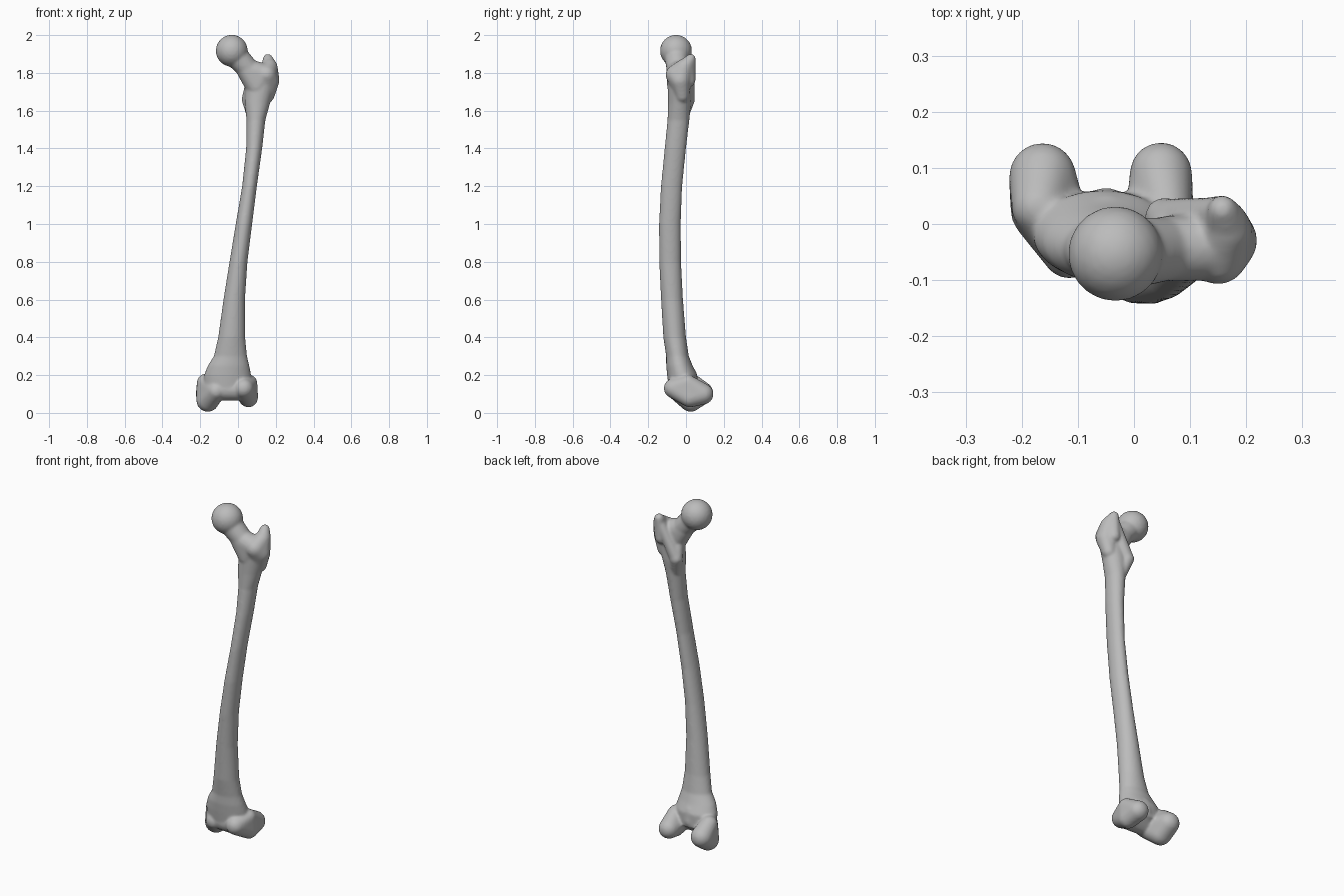
import bpy, bmesh, math
from mathutils import Vector

cube = bpy.data.objects.get("Cube")
if cube:
    bpy.data.objects.remove(cube, do_unlink=True)

bone = bpy.data.materials.new("bone grey")
bone.use_nodes = True
colour = (0.5, 0.5, 0.5, 1)
bone.diffuse_color = colour
bone.node_tree.nodes["Principled BSDF"].inputs["Base Color"].default_value = colour

# directions of a unit ball, shared by all the lumps
ball = bmesh.new()
bmesh.ops.create_icosphere(ball, subdivisions=3, radius=1)
directions = [v.co.copy() for v in ball.verts]
ball.free()

bm = bmesh.new()


def hull(*balls):
    """Convex lump wrapped around balls given as (x, y, z, radius)."""
    verts = [bm.verts.new(Vector((x, y, z)) + d * r)
             for x, y, z, r in balls for d in directions]
    bmesh.ops.convex_hull(bm, input=verts)
    loose = [v for v in bm.verts if not v.link_faces]
    bmesh.ops.delete(bm, geom=loose, context='VERTS')


def loft(sections, n=32):
    """Tube through oval sections (z, left, right, front, back)."""
    rings = []
    for z, x0, x1, y0, y1 in sections:
        c = Vector(((x0 + x1) / 2, (y0 + y1) / 2, z))
        rings.append([bm.verts.new(c + Vector((
            (x1 - x0) / 2 * math.cos(math.tau * i / n),
            (y1 - y0) / 2 * math.sin(math.tau * i / n), 0))) for i in range(n)])
    for a, b in zip(rings, rings[1:]):
        for i in range(n):
            j = (i + 1) % n
            bm.faces.new((a[i], a[j], b[j], b[i]))
    bm.faces.new(rings[0][::-1])
    bm.faces.new(rings[-1])


# shaft, flaring at the knee end
loft([
    (0.12, -.18, .07, -.09, .06),
    (0.20, -.18, .07, -.10, .06),
    (0.25, -.16, .06, -.105, .035),
    (0.30, -.128, .048, -.105, .015),
    (0.40, -.105, .038, -.12, .0),
    (0.60, -.077, .037, -.132, -.016),
    (0.80, -.045, .05, -.142, -.026),
    (1.00, -.012, .075, -.143, -.028),
    (1.20, .022, .10, -.133, -.02),
    (1.40, .043, .128, -.113, .0),
    (1.55, .045, .145, -.098, .018),
    (1.64, .035, .17, -.095, .027),
    (1.74, .04, .195, -.095, .025),
])

# ball head and neck
hull((-.033, -.053, 1.917, .085))
hull((-.02, -.053, 1.90, .065), (.055, -.045, 1.82, .057))
hull((.05, -.045, 1.815, .058), (.10, -.04, 1.73, .06), (.14, -.04, 1.79, .06))

# greater trochanter with its raised rear tip
hull((.15, -.055, 1.79, .053), (.165, -.03, 1.76, .055), (.155, -.02, 1.68, .038),
     (.165, -.01, 1.83, .045))
hull((.165, .0, 1.84, .04), (.158, .025, 1.875, .026), (.15, .015, 1.76, .035))

# crest and lesser trochanter
hull((.15, .02, 1.84, .028), (.115, .01, 1.75, .025), (.06, .01, 1.67, .036))
hull((.055, .012, 1.66, .036), (.08, -.02, 1.56, .03), (.07, -.02, 1.73, .035))

# inner condyle
hull((-.163, .085, .105, .06), (-.16, .025, .065, .06), (-.115, -.05, .115, .048),
     (-.17, .03, .16, .048))
# outer condyle
hull((.048, .09, .10, .056), (.055, .02, .08, .051), (.03, -.065, .13, .053),
     (.06, .01, .16, .042))
# bridge with the kneecap groove
hull((-.10, -.03, .125, .06), (.01, -.035, .125, .06), (-.05, -.01, .19, .07),
     (-.05, .02, .15, .045))

bmesh.ops.recalc_face_normals(bm, faces=bm.faces)
mesh = bpy.data.meshes.new("thigh_bone")
bm.to_mesh(mesh)
bm.free()
mesh.materials.append(bone)
obj = bpy.data.objects.new("thigh_bone", mesh)
bpy.context.collection.objects.link(obj)

# fuse the lumps into one continuous smooth surface
fuse = obj.modifiers.new("fuse", 'REMESH')
fuse.mode = 'VOXEL'
fuse.voxel_size = 0.007
fuse.use_smooth_shade = True
soften = obj.modifiers.new("soften", 'SMOOTH')
soften.factor = 0.5
soften.iterations = 8
